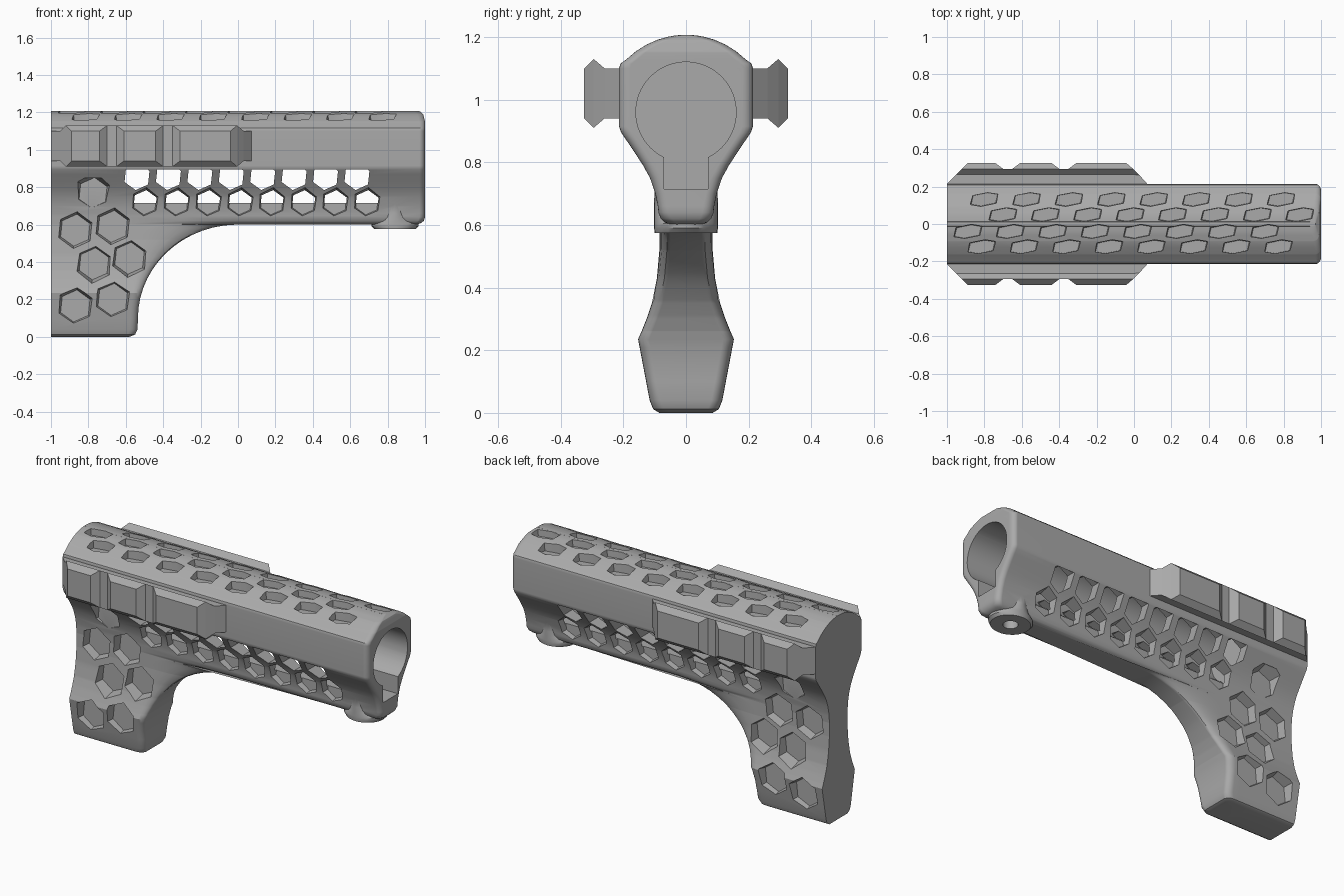
import bpy, bmesh, math

if "Cube" in bpy.data.objects:
    bpy.data.objects.remove(bpy.data.objects["Cube"])

grey = bpy.data.materials.new("matte grey")
grey.use_nodes = True
color = (0.4, 0.4, 0.4, 1)
grey.diffuse_color = color
grey.node_tree.nodes["Principled BSDF"].inputs["Base Color"].default_value = color


def loft(bm, rings):
    """Skin a list of equal-length closed rings and cap both ends."""
    loops = [[bm.verts.new(p) for p in ring] for ring in rings]
    n = len(loops[0])
    for a, b in zip(loops, loops[1:]):
        for i in range(n):
            j = (i + 1) % n
            bm.faces.new((a[i], a[j], b[j], b[i]))
    bm.faces.new(loops[0])
    bm.faces.new(loops[-1])


def make(name, solids):
    bm = bmesh.new()
    for rings in solids:
        loft(bm, rings)
    bmesh.ops.remove_doubles(bm, verts=bm.verts, dist=1e-5)
    bmesh.ops.recalc_face_normals(bm, faces=bm.faces)
    mesh = bpy.data.meshes.new(name)
    bm.to_mesh(mesh)
    bm.free()
    mesh.materials.append(grey)
    obj = bpy.data.objects.new(name, mesh)
    bpy.context.collection.objects.link(obj)
    return obj


def boolean(target, tool, operation="DIFFERENCE"):
    mod = target.modifiers.new(tool.name, "BOOLEAN")
    mod.operation, mod.object, mod.solver = operation, tool, "EXACT"
    bpy.context.view_layer.objects.active = target
    bpy.ops.object.modifier_apply(modifier=mod.name)
    bpy.data.objects.remove(tool)


def interp(table, t):
    for (t0, v0), (t1, v1) in zip(table, table[1:]):
        if t <= t1:
            return v0 + (v1 - v0) * max(0, t - t0) / (t1 - t0)
    return table[-1][1]


def circle(n, start=0):
    return [(math.cos(start + math.tau * i / n), math.sin(start + math.tau * i / n)) for i in range(n)]


# Half-width of the stock by height
TOP, DOME = 1.207, 0.27
width = [(0, .085), (.012, .105), (.04, .116), (.235, .153), (.26, .142), (.3, .126), (.35, .109),
         (.43, .093), (.52, .085), (.6, .084), (.66, .09), (.7, .098), (.75, .115), (.79, .137),
         (.83, .163), (.87, .19), (.895, .207), (.915, .214), (1.1, .214), (1.115, .209)]
for y in (.19, .16, .125, .09, .06, .035, .012):
    width.append((TOP - DOME + math.sqrt(DOME ** 2 - y ** 2), y))

# Front edge of the stock by height: grip, curved underside, fore end
front = [(0, -.58), (.012, -.55), (.04, -.537), (.1, -.535)]
for i in range(1, 15):
    a = math.pi / 2 * i / 14.3
    front.append((.1 + .5 * math.sin(a), -.535 * math.cos(a)))
front += [(.6, .955), (.608, .98), (.62, .993), (.64, 1), (1.15, 1), (1.19, .99), (TOP, .97)]


def body_ring(z):
    w, xf = interp(width, z), interp(front, z)
    if z < .5999:
        a, d = .04 + .28 * (z / .6) ** 4, 0
        x1, x2 = xf - a - .1, xf - a - .04
    else:
        t = max(0, .04 - (z - .6))
        a, d = .03, .04 - math.sqrt(.04 ** 2 - t ** 2)
        x1, x2 = -.3, 0
    b = min(.035, (w - d) * .8)
    half = [(-1, w), (x1, w), (x2, w - d)]
    for i in range(6):
        t = math.pi / 2 * (1 - i / 5)
        half.append((xf - a + a * math.cos(t), w - d - b + b * math.sin(t)))
    return [(x, y, z) for x, y in half] + [(x, -y, z) for x, y in reversed(half)]


levels = sorted({round(z, 5) for z, _ in width + front})
stock = make("stock_body", [[body_ring(z) for z in levels]])

# Fastener boss under the fore end
boss_rings = [(.575, .11, .1), (.59, .125, .102), (.605, .125, .102), (.625, .09, .102),
              (.66, .07, .102), (.74, .05, .1)]
boss = make("boss", [[[(.84 + rx * c, ry * s, z) for c, s in circle(32)] for z, rx, ry in boss_rings]])
boolean(stock, boss, "UNION")
hole = make("boss_hole", [[[(.84 + .04 * c, .04 * s, z) for c, s in circle(24)] for z in (.5, .66)]])
boolean(stock, hole)

# Round bore with a square channel below it
bore = make("bore", [[[(x, .16 * c, .96 + .16 * s) for c, s in circle(64)] for x in (-.66, 1.1)]])
boolean(stock, bore)
corners = [(-.07, .715), (.07, .715), (.07, .9), (-.07, .9)]
channel = make("channel", [[[(x, y, z) for y, z in corners] for x in (-.66, 1.1)]])
boolean(stock, channel)


# Hexagonal windows and pockets in the sides
def hexagon(x, y, z, r):
    return [(x + r * c, y, z + r * s) for c, s in circle(6, math.radians(84))]


windows = make("windows", [[hexagon(-.54 + .168 * i, y, .857, .073) for y in (-.206, .206)]
                           for i in range(8)])
boolean(stock, windows)


def pocket(x, z, r, depth, side):
    w = interp(width, z)
    return [hexagon(x, side * (w + .05), z, r * 1.1), hexagon(x, side * (w - depth), z, r * .86)]


grip_spots = [(-.87, .57), (-.67, .59), (-.58, .42), (-.77, .39), (-.67, .2), (-.87, .165)]
pockets = []
for side in (-1, 1):
    pockets += [pocket(x, z, .1, .045, side) for x, z in grip_spots]
    pockets += [pocket(-.497 + .1695 * i, .717, .076, .045, side) for i in range(8)]
    pockets.append(pocket(-.775, .77, .095, .03, side))
boolean(stock, make("side_pockets", pockets))

# Rows of stretched hexagonal pockets along the domed top
outline = [(-.08, -.03), (-.068, .022), (.02, .04), (.08, .03), (.068, -.022), (-.02, -.04)]
pockets = []
for start, y in ((-.8, .132), (-.7, .05), (-.888, -.04), (-.815, -.122)):
    floor = TOP - DOME + math.sqrt(DOME ** 2 - y ** 2) - .035
    for i in range(8):
        cx = start + .2267 * i
        pockets.append([[(cx + k * px, y + k * py, z) for px, py in outline]
                        for k, z in ((1.05, 1.26), (.88, floor))])
boolean(stock, make("top_pockets", pockets))

# Accessory rails: the outer reach changes along the length to form the teeth
reach = [(-1, .215), (-.95, .265), (-.92, .295), (-.89, .325), (-.74, .325), (-.7, .295), (-.65, .295),
         (-.61, .325), (-.44, .325), (-.4, .295), (-.35, .295), (-.31, .325), (-.04, .325),
         (-.005, .295), (.03, .26), (.075, .21)]


def rail_ring(x, limit, side):
    ys = [min(y, limit) for y in (.2, .265, .295, .325)]
    half = [(y, .08 + max(0, .03 - abs(y - .295))) for y in ys]
    return ([(x, side * y, 1.02 + h) for y, h in half] +
            [(x, side * y, 1.02 - h) for y, h in reversed(half)])


rails = [make(name, [[rail_ring(x, r, side) for x, r in reach]])
         for name, side in (("right_rail", -1), ("left_rail", 1))]

# Smooth the body, keep the rails crisp
bpy.ops.object.select_all(action="DESELECT")
stock.select_set(True)
bpy.context.view_layer.objects.active = stock
bpy.ops.object.shade_smooth_by_angle(angle=math.radians(32))
weighted = stock.modifiers.new("weighted_normals", "WEIGHTED_NORMAL")
weighted.keep_sharp = True
